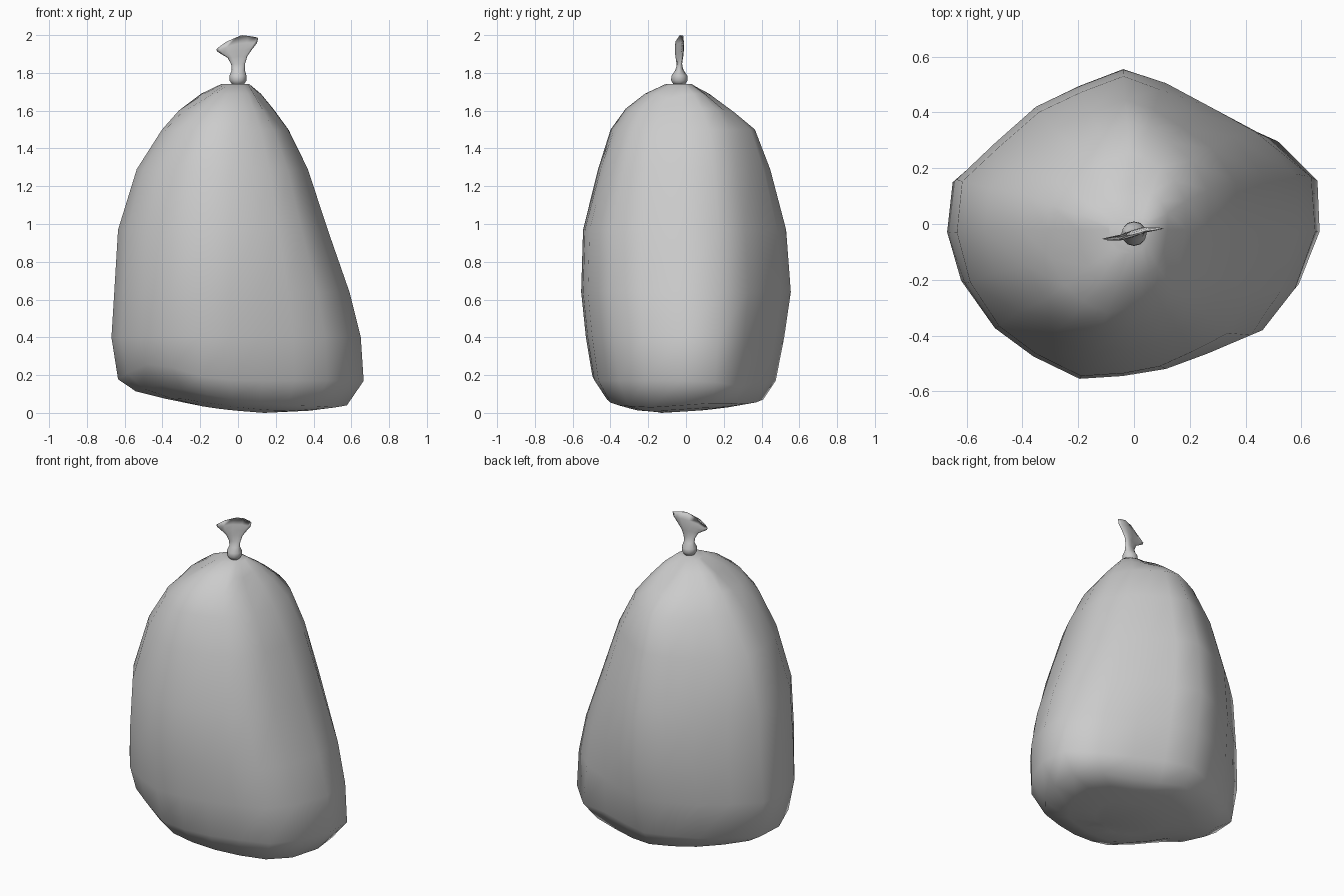
import bpy, bmesh, math

if "Cube" in bpy.data.objects:
    bpy.data.objects.remove(bpy.data.objects["Cube"])


def loft(name, rings, bottom=None, top=None):
    """Skin a stack of equal-length point rings and close both ends."""
    bm = bmesh.new()
    rows = [[bm.verts.new(p) for p in r] for r in rings]
    n = len(rows[0])
    for a, b in zip(rows, rows[1:]):
        for i in range(n):
            j = (i + 1) % n
            bm.faces.new((a[i], a[j], b[j], b[i]))
    for row, tip in ((rows[0], bottom), (rows[-1], top)):
        if tip:
            t = bm.verts.new(tip)
            for i in range(n):
                bm.faces.new((row[i], row[(i + 1) % n], t))
        else:
            bm.faces.new(row)
    bmesh.ops.recalc_face_normals(bm, faces=bm.faces)
    me = bpy.data.meshes.new(name)
    bm.to_mesh(me)
    bm.free()
    ob = bpy.data.objects.new(name, me)
    bpy.context.collection.objects.link(ob)
    me.shade_smooth()
    return ob


# Bag plan outline, counter-clockwise from the right
outline = [(.67, -.03), (.655, .18), (.495, .33), (.31, .42), (.13, .505), (-.04, .555),
           (-.2, .495), (-.36, .42), (-.51, .29), (-.65, .16), (-.67, -.03), (-.62, -.21),
           (-.51, -.37), (-.37, -.47), (-.2, -.55), (-.04, -.54), (.13, -.515),
           (.3, -.46), (.475, -.395), (.595, -.24)]

# Bag wall: height, left, right, front and back extent
levels = [(.17, .635, .665, .495, .475), (.40, .67, .65, .53, .52),
          (.64, .655, .59, .555, .555), (.97, .635, .475, .545, .53),
          (1.29, .535, .37, .46, .445), (1.50, .40, .265, .385, .365),
          (1.61, .31, .185, .305, .26), (1.69, .20, .12, .20, .15),
          (1.74, .09, .06, .09, .05)]


def bump(x, y, cx, cy, w):
    return math.exp(-((x - cx) ** 2 + (y - cy) ** 2) / w)


def underside(x, y):
    return (.003 + .2 * (x - .16) ** 2 + (.75 if y < -.14 else .2) * (y + .14) ** 2
            + .08 * bump(x, y, -.5, -.38, .06))


def ring(z, l, r, f, b):
    pts = []
    k = max(0, min(1, (z - 1.2) / .5))
    for x, y in outline:
        px = x / .67 * (r if x > 0 else l)
        dy = y + .03 * k
        py = (dy / .555 * b if dy > 0 else dy / .55 * f) - .02 * k
        # fuller along the back-right to front-left diagonal higher up
        full = 1 + .06 * min(1, k * 2) * max(0, math.sin(2 * math.atan2(y, x)))
        pts.append((px * full, py * full, z))
    return pts


wall = [ring(*lv) for lv in levels]
# Uneven lower corner: raised at the front left, pointed at the back right
wall[0] = [(x * (1 + .05 * bump(x, y, .5, .3, .03)), y * (1 + .05 * bump(x, y, .5, .3, .03)),
            z + .09 * bump(x, y, -.45, -.36, .06) - .03 * bump(x, y, .5, .3, .03))
           for x, y, z in wall[0]]
# Gathered folds near the neck
for k, amt in ((6, .02), (7, .03)):
    wall[k] = [(x, y, z - amt * max(0, math.cos(3 * (math.atan2(y, x) - 3.6))))
               for x, y, z in wall[k]]
base = []
for s in (.35, .62, .86):
    base.append([(x * s + .03 * (1 - s), y * s, underside(x * s, y * s)) for x, y, _ in wall[0]])
loft("bag_body", base + wall, bottom=(.14, -.13, .0))

# Tied knot and flared flat tail: left x/z, right x/z, half depth, mid rise
tail = [(-.028, 1.735, .028, 1.735, .028, 0), (-.045, 1.76, .045, 1.76, .044, 0),
        (-.045, 1.785, .045, 1.785, .042, 0), (-.033, 1.815, .036, 1.815, .022, 0),
        (-.036, 1.845, .038, 1.85, .012, 0), (-.055, 1.88, .05, 1.89, .012, 0),
        (-.09, 1.90, .075, 1.925, .012, .004), (-.11, 1.913, .1, 1.957, .010, .018),
        (-.115, 1.925, .107, 1.985, .004, .035)]
rings = []
for xl, zl, xr, zr, d, rise in tail:
    r = []
    flare = max(0, min(1, (zl - 1.82) / .1))
    for i in range(12):
        a = math.tau * i / 12
        t = .5 + .5 * math.cos(a)
        wave = flare * .02 * math.sin((t - .5) * 4)
        r.append((xl + (xr - xl) * t, -.035 + d * math.sin(a) + wave,
                  zl + (zr - zl) * t + rise * math.sin(a) ** 2))
    rings.append(r)
loft("tied_neck", rings, top=(.02, -.033, 2.0))
